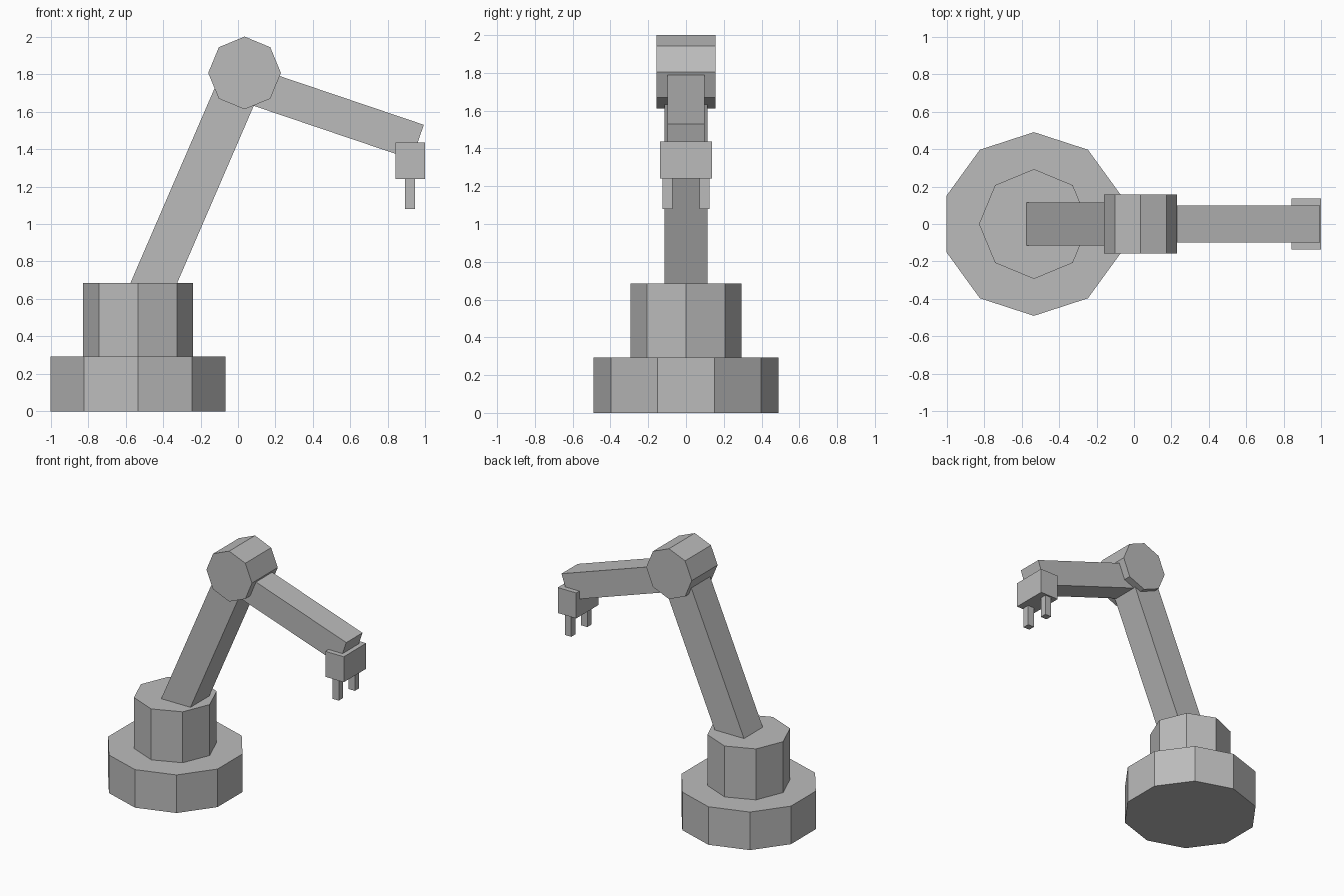
import bpy
import math
from mathutils import Vector

default = bpy.data.objects.get("Cube")
if default:
    bpy.data.objects.remove(default, do_unlink=True)

# One plain grey for the whole arm
GREY = (0.5, 0.5, 0.5, 1.0)
grey = bpy.data.materials.new("plain_grey")
grey.use_nodes = True
grey.diffuse_color = GREY
grey.node_tree.nodes["Principled BSDF"].inputs["Base Color"].default_value = GREY


def finish(name):
    obj = bpy.context.object
    obj.name = name
    obj.data.name = name
    obj.data.materials.append(grey)
    return obj


def prism(name, sides, radius, depth, centre, tilt=0.0):
    bpy.ops.mesh.primitive_cylinder_add(vertices=sides, radius=radius, depth=depth,
                                        location=centre, rotation=(tilt, 0, 0))
    return finish(name)


def box(name, centre, size, pitch=0.0):
    bpy.ops.mesh.primitive_cube_add(size=1, location=centre, rotation=(0, pitch, 0))
    bpy.context.object.scale = size
    bpy.ops.object.transform_apply(location=False, rotation=False, scale=True)
    return finish(name)


def beam(name, start, end, width, thickness):
    # Square-ended bar between two points in the xz plane
    a, b = Vector((start[0], 0, start[1])), Vector((end[0], 0, end[1]))
    span = b - a
    return box(name, (a + b) / 2, (thickness, width, span.length),
               math.atan2(span.x, span.z))


BASE_X = -0.534
ELBOW = (0.035, 1.806)

# Ten-sided foot and eight-sided turret
prism("base", 10, 0.49, 0.293, (BASE_X, 0, 0.1465))
prism("turret", 8, 0.293, 0.392, (BASE_X, 0, 0.489))

# Arm segments and the elbow drum
beam("upper_arm", (BASE_X, 0.489), ELBOW, 0.229, 0.229)
prism("elbow_joint", 8, 0.194, 0.314, (ELBOW[0], 0, ELBOW[1]), math.pi / 2)
beam("forearm", (0.035, 1.75), (0.96, 1.437), 0.197, 0.195)

# Gripper block with a pair of fingers
box("gripper", (0.918, 0, 1.338), (0.157, 0.273, 0.196))
for side, label in ((1, "back"), (-1, "front")):
    box(label + "_finger", (0.918, side * 0.098, 1.17), (0.054, 0.052, 0.18))
